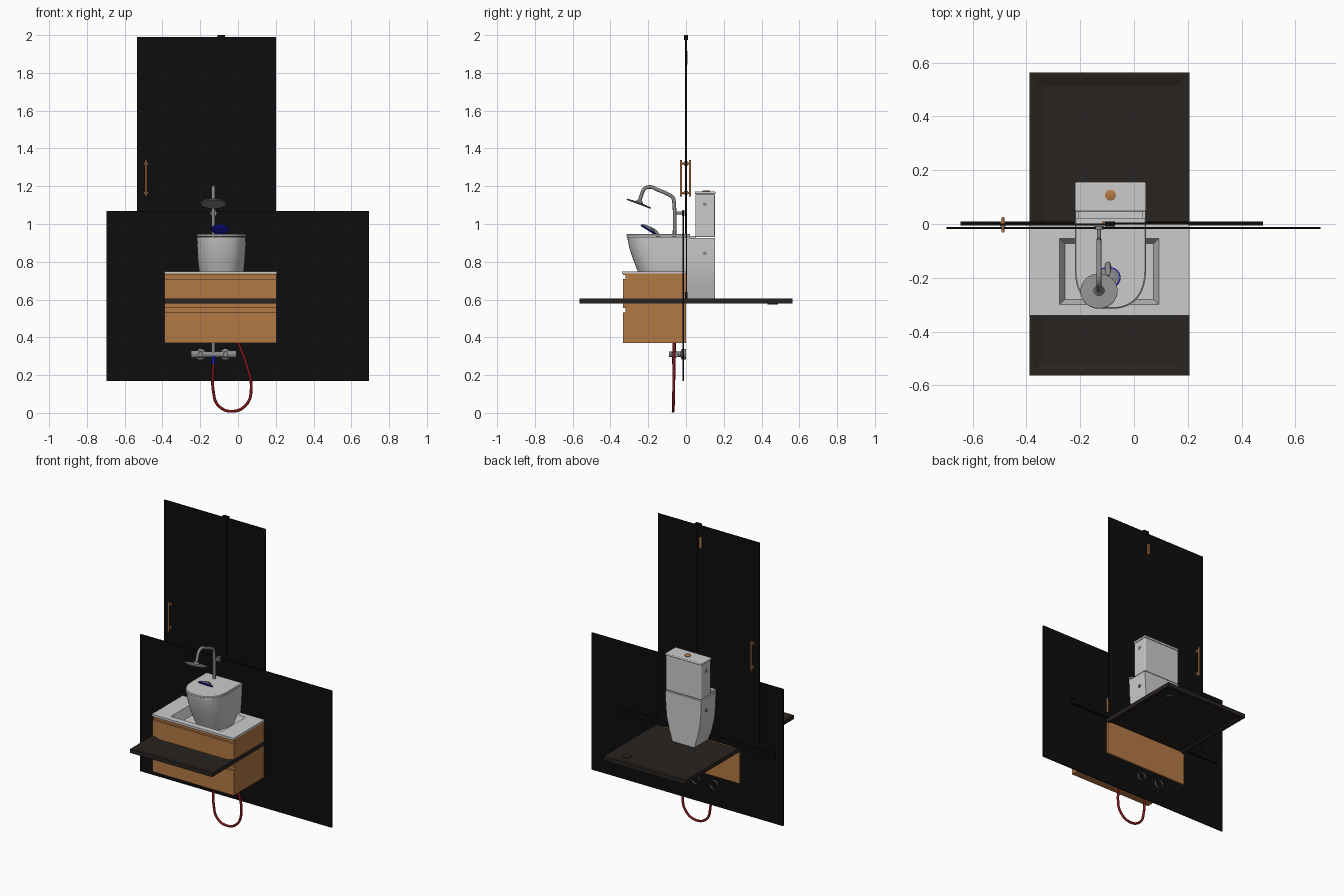
import bpy, bmesh, math
from mathutils import Vector

if "Cube" in bpy.data.objects:
    bpy.data.objects.remove(bpy.data.objects["Cube"])


def material(name, rgb):
    m = bpy.data.materials.new(name)
    m.diffuse_color = (*rgb, 1)
    m.use_nodes = True
    m.node_tree.nodes["Principled BSDF"].inputs["Base Color"].default_value = m.diffuse_color
    return m


BLACK = material("black glass", (0.004, 0.004, 0.004))
DARK = material("dark tray", (0.022, 0.017, 0.015))
WOOD = material("copper wood", (0.45, 0.19, 0.06))
BLUE = material("blue", (0.01, 0.01, 0.5))
RED = material("red", (0.22, 0.008, 0.008))
CHROME = material("chrome", (0.25, 0.25, 0.25))


def loft(name, rings, mat=None, cap0=True, cap1=True, smooth=False):
    bm = bmesh.new()
    vs = [[bm.verts.new(p) for p in r] for r in rings]
    n = len(vs[0])
    for a, b in zip(vs, vs[1:]):
        for i in range(n):
            j = (i + 1) % n
            bm.faces.new((a[i], a[j], b[j], b[i]))
    if cap0:
        bm.faces.new(vs[0])
    if cap1:
        bm.faces.new(vs[-1])
    bmesh.ops.recalc_face_normals(bm, faces=bm.faces)
    me = bpy.data.meshes.new(name)
    bm.to_mesh(me)
    bm.free()
    ob = bpy.data.objects.new(name, me)
    bpy.context.collection.objects.link(ob)
    if mat:
        me.materials.append(mat)
    if smooth:
        bpy.ops.object.select_all(action='DESELECT')
        ob.select_set(True)
        bpy.context.view_layer.objects.active = ob
        bpy.ops.object.shade_smooth_by_angle(angle=math.radians(35))
    return ob


def rect(x0, x1, y0, y1, z, d=0.0):
    return [(x0 + d, y0 + d, z), (x1 - d, y0 + d, z), (x1 - d, y1 - d, z), (x0 + d, y1 - d, z)]


def box(name, x0, x1, y0, y1, z0, z1, mat=None, bevel=0):
    ob = loft(name, [rect(x0, x1, y0, y1, z0), rect(x0, x1, y0, y1, z1)], mat)
    if bevel:
        b = ob.modifiers.new("bevel", 'BEVEL')
        b.width, b.segments = bevel, 3
    return ob


def lathe(name, origin, axis, profile, mat=None, n=32, cap0=True):
    # profile is (radius, distance along axis)
    o, ax = Vector(origin), Vector(axis).normalized()
    q = ax.to_track_quat('Z', 'Y')
    rings = [[o + q @ Vector((r * math.cos(2 * math.pi * i / n), r * math.sin(2 * math.pi * i / n), h))
              for i in range(n)] for r, h in profile]
    return loft(name, rings, mat, cap0, True, True)


def rod(name, a, b, r, mat=None, n=16):
    d = Vector(b) - Vector(a)
    return lathe(name, a, d, [(r, 0), (r, d.length)], mat, n)


def pipe(name, pts, r, mat=None):
    cu = bpy.data.curves.new(name, 'CURVE')
    cu.dimensions = '3D'
    cu.bevel_depth, cu.bevel_resolution, cu.resolution_u = r, 4, 10
    cu.use_fill_caps = True
    sp = cu.splines.new('BEZIER')
    sp.bezier_points.add(len(pts) - 1)
    for p, co in zip(sp.bezier_points, pts):
        p.co = co
        p.handle_left_type = p.handle_right_type = 'AUTO'
    ob = bpy.data.objects.new(name, cu)
    bpy.context.collection.objects.link(ob)
    if mat:
        cu.materials.append(mat)
    return ob


# mirror and shower screen
box("mirror", -0.697, 0.693, -0.019, -0.011, 0.17, 1.068, BLACK)
box("fixed_screen", -0.085, 0.2, -0.001, 0.006, 0.605, 1.99, BLACK)
box("screen_door", -0.535, -0.078, -0.006, 0.001, 0.605, 1.99, BLACK)
box("screen_rail", -0.645, 0.48, -0.005, 0.009, 0.605, 0.64, BLACK)
box("top_clip", -0.108, -0.07, -0.01, 0.01, 1.975, 2.0, BLACK)
box("hinge_plate", -0.118, -0.1, 0.0, 0.009, 1.845, 1.915, WOOD)

# door handles on both sides
for side, y in (("front", -0.026), ("back", 0.021)):
    rod(side + "_handle", (-0.487, y, 1.145), (-0.487, y, 1.34), 0.006, WOOD)
for z in (1.165, 1.32):
    rod("handle_post", (-0.487, -0.026, z), (-0.487, 0.021, z), 0.005, WOOD)
    rod("handle_washer", (-0.487, -0.01, z), (-0.487, 0.01, z), 0.01, WOOD)

# shower tray with drain
T = (-0.389, 0.206, -0.563, 0.563)
loft("shower_tray", [rect(*T, 0.588, 0.03), rect(*T, 0.58, 0.02), rect(*T, 0.58), rect(*T, 0.606),
                     rect(*T, 0.606, 0.014), rect(*T, 0.594, 0.05)], DARK)
lathe("drain", (0.106, 0.46, 0.574), (0, 0, 1), [(0.028, 0), (0.028, 0.024)], DARK)

# vanity carcass and drawers
X0, X1 = -0.388, 0.203
for x0, x1 in ((X0, X0 + 0.015), (X1 - 0.015, X1)):
    box("vanity_side", x0, x1, -0.318, 0, 0.37, 0.737, WOOD)
box("vanity_bottom", X0, X1, -0.318, 0, 0.37, 0.385, WOOD)
box("vanity_back", X0, X1, -0.01, 0.0, 0.37, 0.737, WOOD)
box("vanity_recess", X0, X1, -0.32, -0.308, 0.37, 0.737, WOOD)
for name, z0, z1 in (("lower_drawer", 0.37, 0.532), ("upper_drawer", 0.555, 0.71), ("top_rail", 0.73, 0.737)):
    box(name, X0, X1, -0.334, -0.318, z0, z1, WOOD)

# countertop with sunken basin
C, B = (-0.39, 0.206, -0.34, -0.002), (-0.277, 0.092, -0.3, -0.053)
loft("basin_top", [rect(*C, 0.737), rect(*C, 0.749), rect(*B, 0.749), rect(*B, 0.69, 0.02)], cap0=False)

# toilet
CX = -0.0875


def u_ring(w, front, back, z, n=24, e=2.4):
    ys = front + 0.15
    pts = [(CX + w, back, z)]
    for i in range(n + 1):
        t = math.pi * i / n
        c, s = math.cos(t), math.sin(t)
        pts.append((CX + w * math.copysign(abs(c) ** (2 / e), c), ys - 0.15 * abs(s) ** (2 / e), z))
    return pts + [(CX - w, back, z)]


loft("toilet_body", [u_ring(w, f, 0.153, z) for w, f, z in (
    (0.08, -0.2, 0.605), (0.102, -0.228, 0.68), (0.12, -0.258, 0.755), (0.126, -0.283, 0.82),
    (0.129, -0.302, 0.88), (0.13, -0.31, 0.925))], smooth=True)
loft("toilet_seat", [u_ring(0.131, -0.313, 0.018, z) for z in (0.925, 0.931)], smooth=True)
loft("toilet_lid", [u_ring(w, f, 0.022, z) for w, f, z in (
    (0.132, -0.315, 0.933), (0.132, -0.315, 0.942), (0.128, -0.311, 0.946))], smooth=True)
box("seat_hinge", CX - 0.12, CX + 0.12, 0.018, 0.05, 0.92, 0.937)
box("cistern", CX - 0.13, CX + 0.13, 0.05, 0.153, 0.93, 1.158, bevel=0.006)
box("cistern_lid", CX - 0.132, CX + 0.132, 0.047, 0.156, 1.158, 1.172, bevel=0.005)
lathe("flush_button", (CX, 0.107, 1.17), (0, 0, 1), [(0.02, 0), (0.02, 0.006), (0.016, 0.008)], WOOD)
for s in (-1, 1):
    for z in (1.105, 0.845):
        lathe("side_cap", (CX + s * 0.124, 0.1, z), (s, 0, 0), [(0.01, 0), (0.01, 0.009)], CHROME)

# mixer bar
lathe("mixer_bar", (-0.25, -0.06, 0.31), (1, 0, 0),
      [(0.02, 0), (0.02, 0.05), (0.016, 0.053), (0.016, 0.187), (0.02, 0.19), (0.02, 0.242)], CHROME)
for x in (-0.198, -0.066):
    lathe("mixer_flange", (x, 0.0, 0.31), (0, -1, 0),
          [(0.028, 0), (0.028, 0.022), (0.014, 0.03), (0.014, 0.09)], CHROME, cap0=False)

# riser pipe and rain head
RX = -0.13
pipe("riser_pipe", [(RX, -0.063, 0.31), (RX, -0.063, 0.8), (RX, -0.063, 1.11), (RX, -0.07, 1.14), (RX, -0.1, 1.16),
                    (RX, -0.15, 1.181), (RX, -0.19, 1.196), (RX, -0.22, 1.186), (RX, -0.235, 1.155),
                    (RX, -0.247, 1.115)], 0.0095, CHROME)
lathe("rain_head", (RX, -0.251, 1.104), (0, 0.35, 0.94),
      [(0.066, 0), (0.069, 0.003), (0.069, 0.007), (0.02, 0.011), (0.013, 0.022)], CHROME, 40)
rod("wall_bracket", (RX, -0.063, 1.058), (RX, -0.01, 1.058), 0.008, CHROME)
lathe("bracket_flange", (RX, -0.02, 1.058), (0, 1, 0), [(0.016, 0), (0.016, 0.012)], CHROME)

# hand shower and hose
lathe("hand_shower_face", (-0.096, -0.203, 0.966), (0, 0.53, 0.85), [(0.04, 0), (0.046, 0.004), (0.046, 0.01)], BLUE)
lathe("hand_shower_back", (-0.096, -0.198, 0.9745), (0, 0.53, 0.85), [(0.042, 0), (0.03, 0.008), (0.012, 0.012)], CHROME)
pipe("hand_shower_grip", [(-0.096, -0.195, 0.978), (-0.097, -0.16, 0.955), (-0.098, -0.135, 0.9),
                          (-0.1, -0.11, 0.8)], 0.011, CHROME)
rod("hose_nut", (RX, -0.065, 0.258), (RX, -0.065, 0.3), 0.009, BLUE)
pipe("hose", [(RX, -0.065, 0.27), (RX, -0.065, 0.11), (-0.105, -0.067, 0.04), (-0.03, -0.068, 0.0085),
              (0.045, -0.067, 0.045), (0.07, -0.065, 0.13), (0.05, -0.064, 0.24), (0.003, -0.064, 0.37),
              (-0.05, -0.08, 0.56), (-0.1, -0.11, 0.8)], 0.0075, RED)
